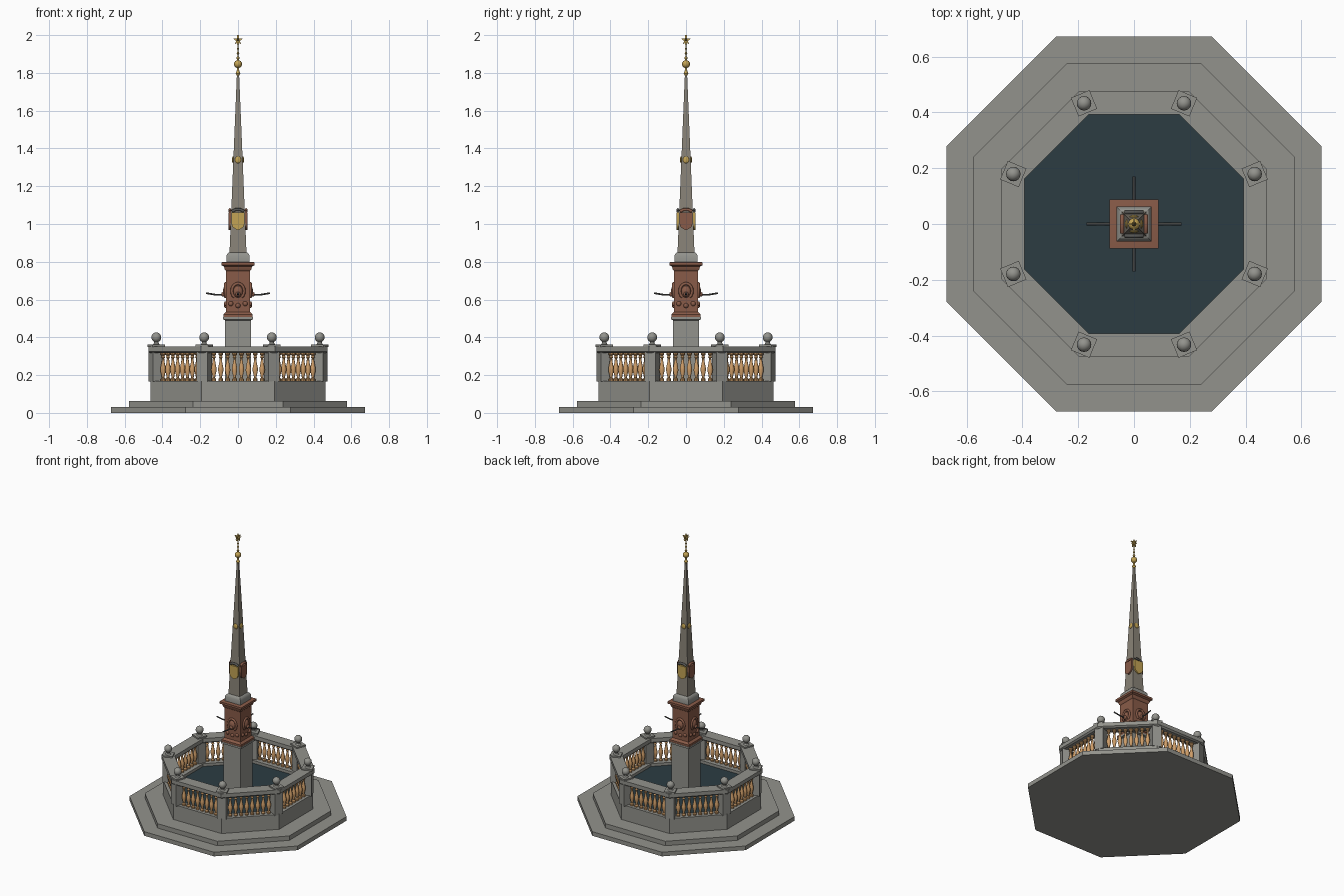
import bpy, bmesh
from math import pi, cos, sin
from mathutils import Matrix, Vector

if "Cube" in bpy.data.objects:
    bpy.data.objects.remove(bpy.data.objects["Cube"])


def material(name, *rgb):
    m = bpy.data.materials.new(name)
    m.diffuse_color = (*rgb, 1)
    m.use_nodes = True
    m.node_tree.nodes["Principled BSDF"].inputs["Base Color"].default_value = m.diffuse_color
    return m


STONE = material("stone", 0.29, 0.29, 0.265)
GRANITE = material("granite", 0.25, 0.225, 0.185)
BRONZE = material("red_bronze", 0.25, 0.105, 0.065)
GOLD = material("gold", 0.55, 0.37, 0.09)
WOOD = material("ochre", 0.62, 0.34, 0.14)
WATER = material("water", 0.025, 0.045, 0.055)
IRON = material("iron", 0.09, 0.09, 0.085)


def finish(bm, name, mat, xf=None):
    bmesh.ops.remove_doubles(bm, verts=bm.verts, dist=1e-6)
    bmesh.ops.recalc_face_normals(bm, faces=bm.faces)
    for f in bm.faces:
        f.smooth = True
    for e in bm.edges:
        e.smooth = len(e.link_faces) == 2 and e.calc_face_angle() < 0.62
    if xf:
        bm.transform(xf)
    me = bpy.data.meshes.new(name)
    bm.to_mesh(me)
    bm.free()
    me.materials.append(mat)
    ob = bpy.data.objects.new(name, me)
    bpy.context.collection.objects.link(ob)
    return ob


def lathe(name, prof, n, mat, xf=None, ring=False):
    """Turn (radius, z) profile; radius is the apothem for 4 and 8 sided parts."""
    k = 1 / cos(pi / n) if n <= 8 else 1
    if not ring:
        prof = [(0, prof[0][1])] + prof + [(0, prof[-1][1])]
    bm = bmesh.new()
    rows = []
    for r, z in prof:
        if r == 0:
            rows.append([bm.verts.new((0, 0, z))] * n)
        else:
            rows.append([bm.verts.new((r * k * cos(2 * pi * (i + .5) / n),
                                       r * k * sin(2 * pi * (i + .5) / n), z)) for i in range(n)])
    pairs = list(zip(rows, rows[1:])) + ([(rows[-1], rows[0])] if ring else [])
    for a, b in pairs:
        for i in range(n):
            j = (i + 1) % n
            f = list(dict.fromkeys([a[i], a[j], b[j], b[i]]))
            if len(f) > 2:
                bm.faces.new(f)
    return finish(bm, name, mat, xf)


def ball(name, c, r, mat, xf=None, scale=(1, 1, 1)):
    bm = bmesh.new()
    bmesh.ops.create_uvsphere(bm, u_segments=16, v_segments=10, radius=r)
    m = Matrix.Translation(c) @ Matrix.Diagonal((*scale, 1))
    return finish(bm, name, mat, (xf or Matrix()) @ m)


def plate(name, pts, y0, y1, mat, xf=None):
    """Extrude an x-z outline along y."""
    bm = bmesh.new()
    f = bm.faces.new([bm.verts.new((x, y0, z)) for x, z in pts])
    new = bmesh.ops.extrude_face_region(bm, geom=[f])["geom"]
    bmesh.ops.translate(bm, vec=(0, y1 - y0, 0),
                        verts=[v for v in new if isinstance(v, bmesh.types.BMVert)])
    return finish(bm, name, mat, xf)


def tube(name, pts, r, mat, xf=None):
    cu = bpy.data.curves.new(name, "CURVE")
    cu.dimensions = "3D"
    cu.bevel_depth, cu.bevel_resolution, cu.use_fill_caps = r, 2, True
    s = cu.splines.new("POLY")
    s.points.add(len(pts) - 1)
    for p, c in zip(s.points, pts):
        p.co = (*c, 1)
    ob = bpy.data.objects.new(name, cu)
    cu.materials.append(mat)
    bpy.context.collection.objects.link(ob)
    if xf:
        ob.matrix_world = xf


# Octagonal steps, basin wall, water and rails
lathe("lower_step", [(.672, 0), (.672, .03)], 8, STONE)
lathe("upper_step", [(.577, .03), (.577, .062)], 8, STONE)
lathe("basin_wall", [(.464, .06), (.464, .17), (.394, .17), (.394, .06)], 8, STONE, ring=True)
lathe("water", [(.396, .12), (.396, .15)], 8, WATER)
lathe("top_rail", [(.464, .316), (.475, .325), (.475, .352), (.392, .352), (.392, .325), (.402, .316)],
      8, STONE, ring=True)

# Balusters, corner posts and ball finials
BAL = [(.013, .168), (.013, .18), (.007, .186), (.009, .2), (.015, .225), (.014, .24),
       (.008, .268), (.006, .288), (.011, .294), (.007, .302), (.013, .308), (.013, .318)]
for s in range(8):
    turn = Matrix.Rotation(s * pi / 4, 4, "Z")
    for i in range(8):
        lathe("baluster", BAL, 10, WOOD, turn @ Matrix.Translation(((i - 3.5) * .0365, -.433, 0)))
    post = Matrix.Rotation((s + .5) * pi / 4, 4, "Z") @ Matrix.Translation((0, -.468, 0))
    lathe("corner_post", [(.031, .165), (.031, .35)], 4, STONE, post)
    lathe("post_cap", [(.036, .35), (.036, .362)], 4, STONE, post)
    lathe("finial_neck", [(.019, .362), (.012, .37), (.012, .385)], 16, STONE, post)
    ball("finial_ball", (0, 0, .4), .026, STONE, post)

# Central pillar, bronze die and obelisk
lathe("pillar", [(.068, .06), (.068, .49), (.08, .495), (.08, .508)], 4, STONE)
lathe("bronze_die", [(.078, .508), (.078, .522), (.064, .535), (.064, .752), (.07, .758),
                     (.074, .775), (.087, .782), (.087, .797), (.07, .80)], 4, BRONZE)
lathe("obelisk_base", [(.062, .80), (.062, .832), (.054, .845), (.046, .85)], 4, STONE)
lathe("obelisk", [(.045, .845), (.006, 1.79)], 4, GRANITE)

# Decoration repeated on four sides
SHIELD = [(-.034, 1.062), (-.034, 1.0), (-.028, .984), (-.014, .974), (0, .967)]
SHIELD += [(-x, z) for x, z in SHIELD[-2::-1]]
for s in range(4):
    t = Matrix.Rotation(s * pi / 2, 4, "Z")
    plate("shield", SHIELD, -.034, -.05, BRONZE if s % 2 else GOLD, t)
    tube("shield_crest", [(-.031, -.042, 1.066), (-.014, -.043, 1.076), (.014, -.043, 1.076),
                          (.031, -.042, 1.066)], .008, IRON if s % 2 == 0 else BRONZE, t)
    ball("medallion", (0, -.026, 1.34), .017, GOLD, t, (1, .35, 1.1))
    # Spouting mask with arched mane and garland below
    tube("mask_mane", [(.031 * cos(a * pi / 10) * 1.05, -.066, .645 + .04 * sin(a * pi / 10))
                       for a in range(-3, 14)], .008, BRONZE, t)
    ball("mask_face", (0, -.064, .642), .026, BRONZE, t, (1, .6, 1.2))
    ball("mask_muzzle", (0, -.076, .628), .013, BRONZE, t)
    for i in (-1, 0, 1):
        ball("garland", (i * .038, -.064, .568 + .01 * abs(i)), .013, BRONZE, t, (1, .8, 1))
    tube("water_spout", [(0, -.07, .625), (0, -.12, .626), (0, -.17, .634)], .0045, IRON, t)

# Gilded finial with crossed stars
lathe("gilded_stem", [(.007, 1.785), (.013, 1.797), (.007, 1.81), (.005, 1.83), (.005, 1.87), (.009, 1.88),
                      (.003, 1.888), (.003, 1.897), (.008, 1.904), (.003, 1.912), (.003, 1.922),
                      (.006, 1.928), (.003, 1.934), (.003, 1.96)], 12, GOLD)
ball("gilded_ball", (0, 0, 1.847), .021, GOLD)
STAR = [((.027 if i % 2 == 0 else .011) * sin(i * pi / 5),
         1.973 + (.027 if i % 2 == 0 else .011) * cos(i * pi / 5)) for i in range(10)]
for s in range(2):
    plate("star", STAR, -.004, .004, GOLD, Matrix.Rotation(s * pi / 2, 4, "Z"))
